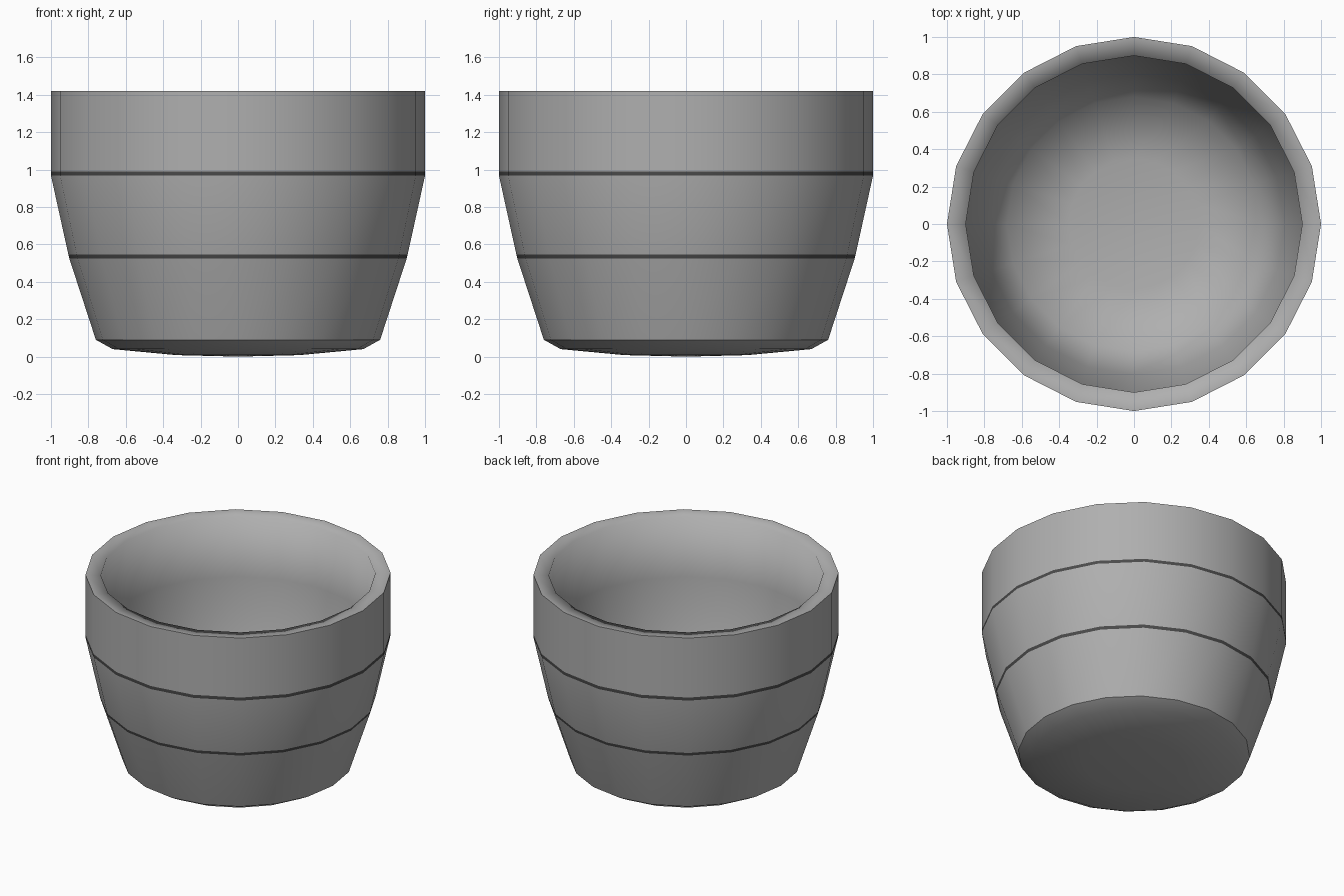
import bpy, bmesh, math

if "Cube" in bpy.data.objects:
    bpy.data.objects.remove(bpy.data.objects["Cube"])

SIDES = 20


def material(name, value):
    m = bpy.data.materials.new(name)
    m.diffuse_color = (value, value, value, 1)
    m.use_nodes = True
    m.node_tree.nodes["Principled BSDF"].inputs["Base Color"].default_value = m.diffuse_color
    return m


# cross-section (radius, height): outside from base to rim, then inside down to floor
profile = [
    (0.0, 0.0), (0.33, 0.008), (0.67, 0.04), (0.76, 0.09),
    (0.902, 0.525), (0.907, 0.546),                # lower dark line
    (1.0, 0.968), (1.0, 0.99),                     # upper dark line
    (1.0, 1.42), (0.9, 1.415),                     # rim
    (0.9, 0.98), (0.805, 0.56), (0.68, 0.17), (0.35, 0.11), (0.0, 0.1),
]
DARK_BANDS = (4, 6)       # profile segments painted dark
SHARP_RINGS = (3, 8)      # foot edge and outer rim edge stay crisp

bm = bmesh.new()
rings = []
for r, z in profile:
    if r == 0:
        rings.append([bm.verts.new((0, 0, z))] * SIDES)
    else:
        rings.append([bm.verts.new((r * math.cos(i * math.tau / SIDES),
                                    r * math.sin(i * math.tau / SIDES), z))
                      for i in range(SIDES)])
for k, (a, b) in enumerate(zip(rings, rings[1:])):
    for i in range(SIDES):
        j = (i + 1) % SIDES
        f = bm.faces.new(list(dict.fromkeys((a[i], a[j], b[j], b[i]))))
        f.smooth = True
        f.material_index = 1 if k in DARK_BANDS else 0
for k in SHARP_RINGS:
    for i in range(SIDES):
        bm.edges.get((rings[k][i], rings[k][(i + 1) % SIDES])).smooth = False
bmesh.ops.recalc_face_normals(bm, faces=bm.faces[:])

mesh = bpy.data.meshes.new("bowl")
bm.to_mesh(mesh)
bm.free()
mesh.materials.append(material("grey clay", 0.43))
mesh.materials.append(material("dark line", 0.07))
bowl = bpy.data.objects.new("bowl", mesh)
bpy.context.collection.objects.link(bowl)
